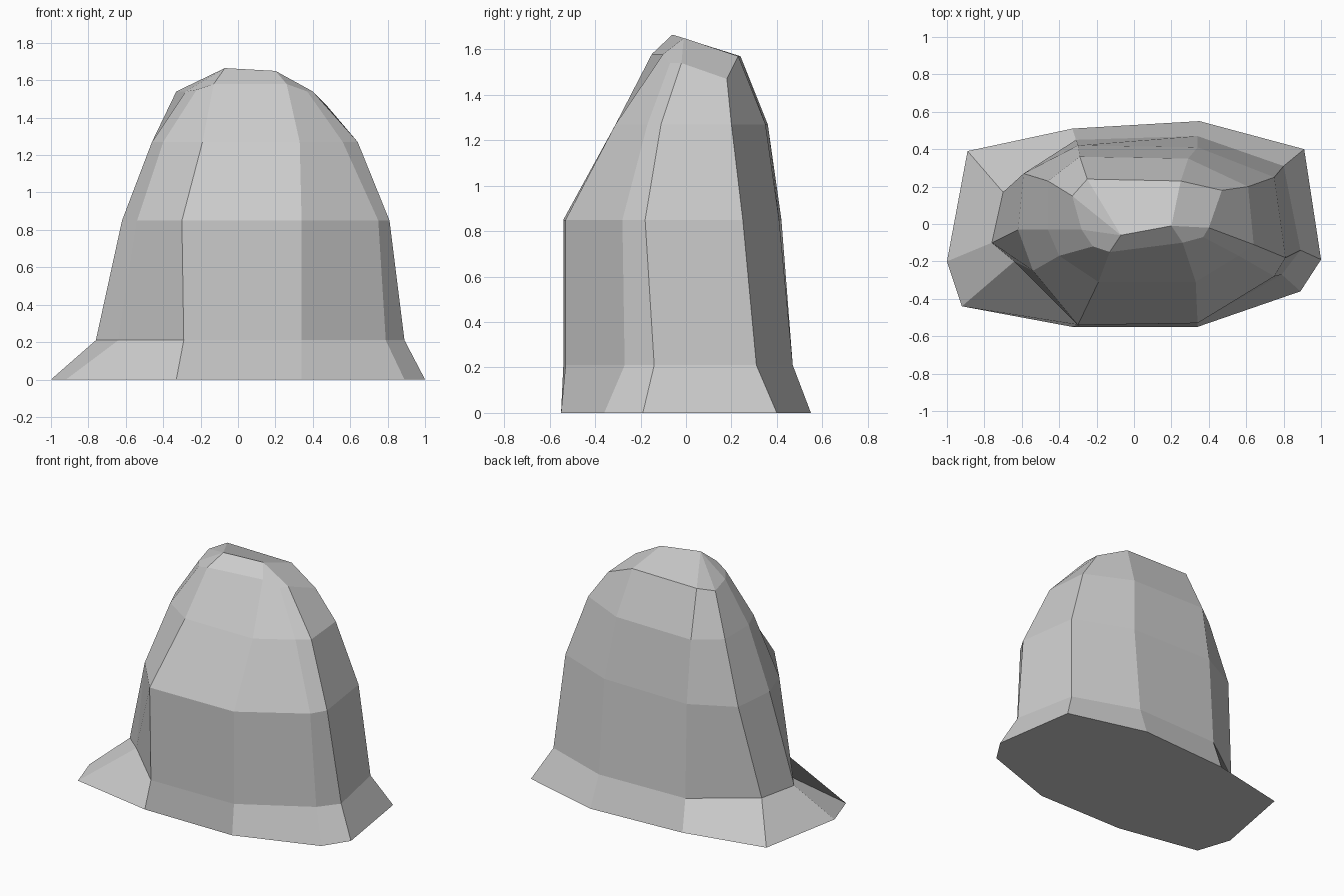
import bpy
import bmesh

# Remove the default object
default_cube = bpy.data.objects.get("Cube")
if default_cube:
    bpy.data.objects.remove(default_cube, do_unlink=True)


def make_material(name, colour):
    material = bpy.data.materials.new(name)
    material.use_nodes = True
    material.diffuse_color = colour
    material.node_tree.nodes["Principled BSDF"].inputs["Base Color"].default_value = colour
    return material


def add_ring(mesh, outline, heights):
    """Add one horizontal cross-section, counter-clockwise from the front right corner."""
    return [mesh.verts.new((x, y, z)) for (x, y), z in zip(outline, heights)]


def bridge(mesh, lower, upper):
    """Join two cross-sections with a band of quads."""
    count = len(lower)
    for i in range(count):
        j = (i + 1) % count
        mesh.faces.new((lower[i], lower[j], upper[j], upper[i]))


# Cross-sections of the boulder, from the flared foot to the shoulder
foot = [(-.33, -.55), (.34, -.55), (.89, -.36), (1, -.19), (.91, .4),
        (.35, .55), (-.33, .51), (-.89, .39), (-1, -.2), (-.92, -.44)]
ankle = [(-.29, -.54), (.34, -.53), (.79, -.27), (.89, -.14), (.8, .31),
         (.34, .47), (-.31, .45), (-.7, .17), (-.76, -.1), (-.64, -.2)]
waist = [(-.3, -.54), (.34, -.53), (.75, -.28), (.81, -.18), (.75, .25),
         (.34, .41), (-.3, .42), (-.59, .27), (-.62, -.03), (-.54, -.25)]
chest = [(-.19, -.31), (.33, -.31), (.56, -.17), (.64, -.11), (.61, .2),
         (.29, .35), (-.29, .36), (-.46, .23), (-.46, -.03), (-.4, -.17)]
shoulder = [(-.13, -.15), (.26, -.1), (.37, -.07), (.4, -.02), (.47, .18),
            (.25, .23), (-.25, .24), (-.33, .15), (-.28, -.03), (-.22, -.12)]
shoulder_heights = [1.58, 1.58, 1.54, 1.54, 1.47, 1.57, 1.57, 1.54, 1.54, 1.55]

mesh = bmesh.new()
rings = [add_ring(mesh, outline, [height] * len(outline))
         for outline, height in ((foot, 0), (ankle, .21), (waist, .85), (chest, 1.27))]
rings.append(add_ring(mesh, shoulder, shoulder_heights))
for lower, upper in zip(rings, rings[1:]):
    bridge(mesh, lower, upper)

# Flat underside
mesh.faces.new(list(reversed(rings[0])))

# Sloping crown around a short ridge
top = rings[-1]
ridge_right = mesh.verts.new((-.07, -.06, 1.665))
ridge_left = mesh.verts.new((.2, -.01, 1.65))
mesh.faces.new((top[0], top[1], ridge_left, ridge_right))
mesh.faces.new((top[5], top[6], ridge_right, ridge_left))
for start, end, peak in ((1, 3, ridge_left), (3, 5, ridge_left),
                         (6, 7, ridge_right), (7, 8, ridge_right)):
    mesh.faces.new(top[start:end + 1] + [peak])
mesh.faces.new((top[8], top[9], top[0], ridge_right))

# Flat-shaded boulder object
bmesh.ops.recalc_face_normals(mesh, faces=mesh.faces[:])
data = bpy.data.meshes.new("boulder")
mesh.to_mesh(data)
mesh.free()
data.materials.append(make_material("stone grey", (.6, .6, .6, 1)))
boulder = bpy.data.objects.new("boulder", data)
bpy.context.collection.objects.link(boulder)
